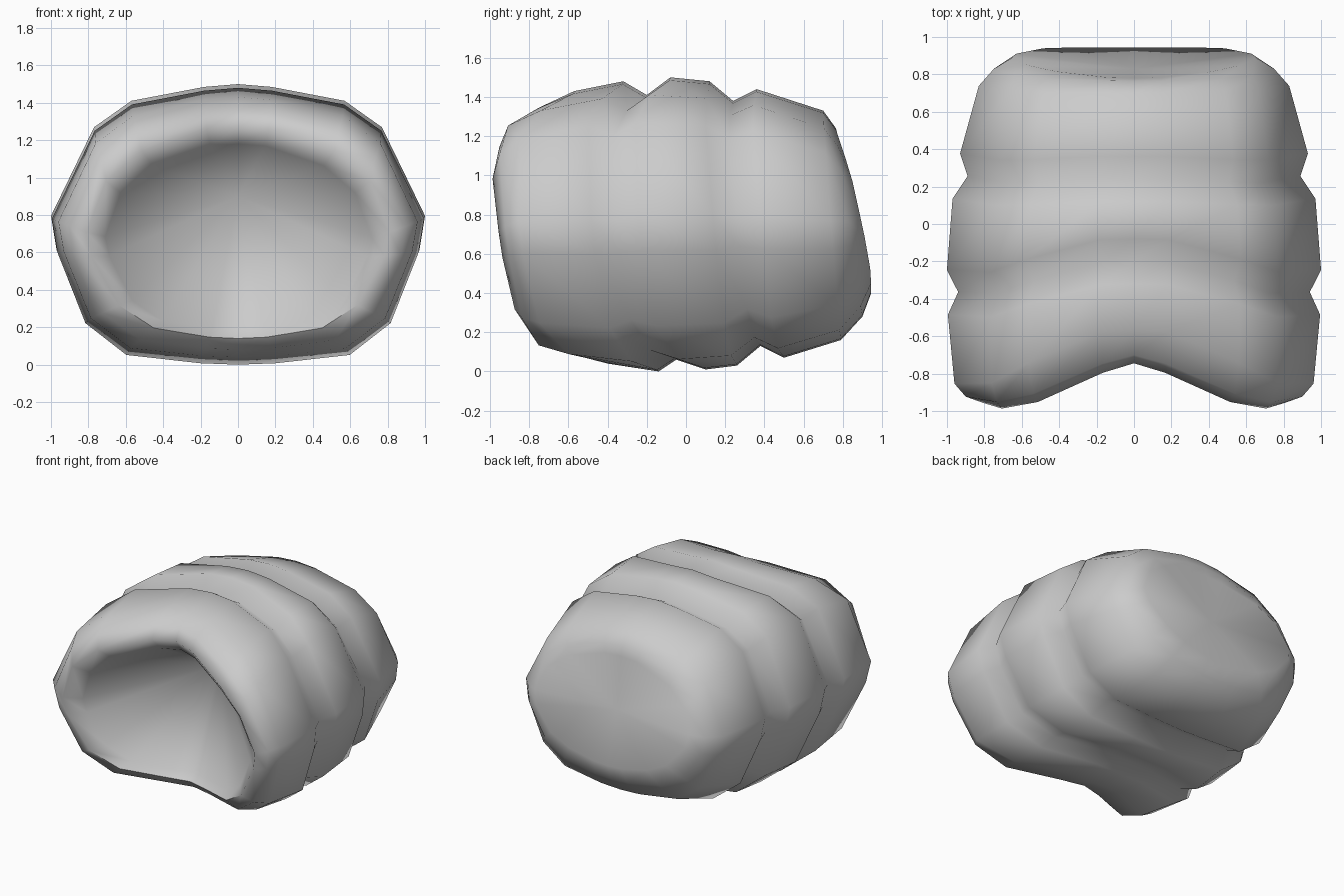
import bpy, bmesh, math

if "Cube" in bpy.data.objects:
    bpy.data.objects.remove(bpy.data.objects["Cube"])

# half cross-section: (width fraction, height fraction), top to bottom
HALF = [(0, 1), (.18, .99), (.57, .94), (.77, .845), (1, .527),
        (.97, .405), (.82, .15), (.6, .035), (.2, .005), (0, 0)]
# angles of the same points on a rounder, elliptical section
ANGLES = [0, 12, 40, 62, 90, 105, 132, 150, 170, 180]

# rings: half width, top y, top z, side y, bottom y, bottom z
RINGS = [
    (.71, -.68, 1.18, -.85, -.53, .19),   # inside of mouth
    (.81, -.745, 1.27, -.955, -.58, .14),  # lip
    (.90, -.70, 1.36, -.92, -.53, .08),
    (.96, -.57, 1.43, -.85, -.40, .04),   # front segment
    (.995, -.32, 1.48, -.48, -.14, 0),
    (.94, -.20, 1.41, -.36, -.05, .06),   # front groove
    (1.0, -.08, 1.50, -.24, .10, .01),    # middle segment
    (.97, .12, 1.48, .14, .26, .03),
    (.89, .24, 1.38, .26, .38, .13),      # rear groove
    (.93, .36, 1.44, .38, .50, .07),      # rear segment
    (.83, .70, 1.33, .74, .79, .16),
    (.75, .765, 1.24, .83, .90, .28),
    (.65, .78, 1.17, .89, .945, .40),     # end cap
]
# roundness of the (upper, lower) half for the end rings
ROUND = {0: (1, .3), 1: (.9, .45), 2: (.4, .2), 3: (.2, 0),
         10: (.3, .3), 11: (.7, .7), 12: (.95, .95)}

bm = bmesh.new()


def section(up, low):
    pts = []
    for (u, t), a in zip(HALF, map(math.radians, ANGLES)):
        r = up if t > .5 else low
        pts.append((u + (math.sin(a) - u) * r,
                    t + ((1 + math.cos(a)) / 2 - t) * r))
    return pts + [(-u, t) for u, t in pts[-2:0:-1]]


def add_ring(index):
    w, yt, zt, ys, yb, zb = RINGS[index]
    power = 1.5 if index < 3 else 3
    verts = []
    for u, t in section(*ROUND.get(index, (0, 0))):
        bow = math.sin(min(abs(u), 1) * math.pi / 2) ** power
        y = yb + (yt - yb) * t + (ys - (yt + yb) / 2) * bow
        verts.append(bm.verts.new((u * w, y, zb + (zt - zb) * t)))
    return verts


def fan(ring, co):
    c = bm.verts.new(co)
    for i in range(len(ring)):
        bm.faces.new((ring[i - 1], ring[i], c))


# segmented shell
rings = [add_ring(i) for i in range(len(RINGS))]
for a, b in zip(rings, rings[1:]):
    for i in range(len(a)):
        bm.faces.new((a[i - 1], a[i], b[i], b[i - 1]))

# hollow front and slightly dished back
fan(rings[0], (0, -.22, .9))
fan(rings[-1], (0, .83, .785))

bmesh.ops.recalc_face_normals(bm, faces=bm.faces)
mesh = bpy.data.meshes.new("segmented_body")
bm.to_mesh(mesh)
bm.free()
body = bpy.data.objects.new("segmented_body", mesh)
bpy.context.collection.objects.link(body)
bpy.context.view_layer.objects.active = body
body.select_set(True)
bpy.ops.object.shade_smooth_by_angle(angle=math.radians(75))
